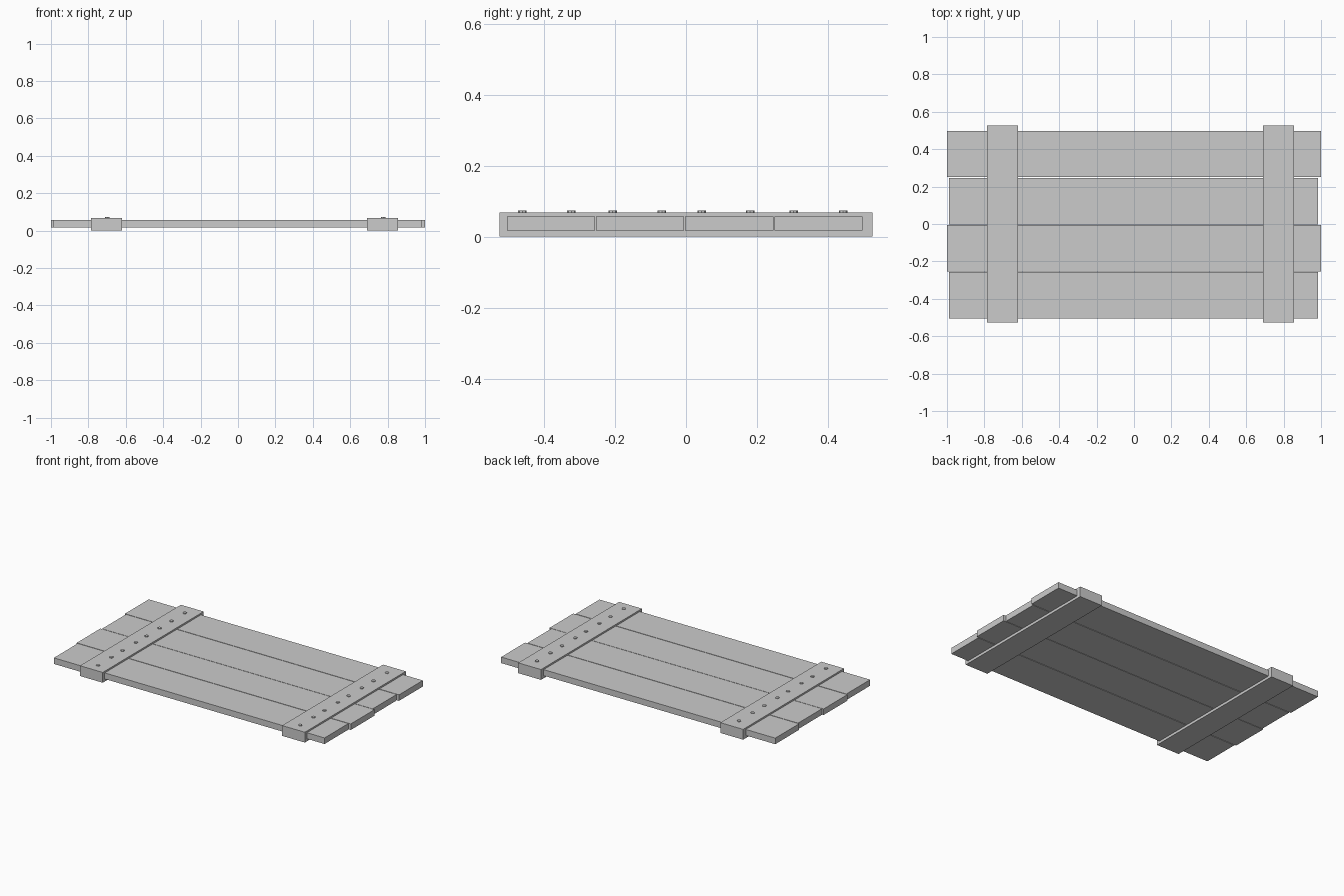
import bpy

if "Cube" in bpy.data.objects:
    bpy.data.objects.remove(bpy.data.objects["Cube"])

def box(name, x0, x1, y0, y1, z0, z1):
    bpy.ops.mesh.primitive_cube_add(size=1, location=((x0 + x1) / 2, (y0 + y1) / 2, (z0 + z1) / 2))
    ob = bpy.context.object
    ob.name = name
    ob.scale = (x1 - x0, y1 - y0, z1 - z0)
    bpy.ops.object.transform_apply(location=False, rotation=False, scale=True)
    return ob

# Four long planks, alternately slightly shorter, with narrow gaps
planks = [(-0.505, -0.257), (-0.253, -0.006), (-0.003, 0.246), (0.250, 0.498)]
for i, (y0, y1) in enumerate(planks):
    x0, x1 = (-1.0, 1.0) if i % 2 else (-0.99, 0.985)
    box(f"plank_{i + 1}", x0, x1, y0, y1, 0.017, 0.057)

# Two cross battens, each with a row of nail heads, two per plank
nail_ys = (-0.461, -0.323, -0.207, -0.068, 0.044, 0.181, 0.303, 0.443)
for side, cx in (("left", -0.702), ("right", 0.773)):
    box(f"{side}_batten", cx - 0.083, cx + 0.083, -0.526, 0.526, 0.0, 0.068)
    for j, y in enumerate(nail_ys):
        bpy.ops.mesh.primitive_cylinder_add(vertices=8, radius=0.012, depth=0.012,
                                            location=(cx + 0.004, y, 0.067))
        bpy.context.object.name = f"{side}_nail_{j + 1}"
